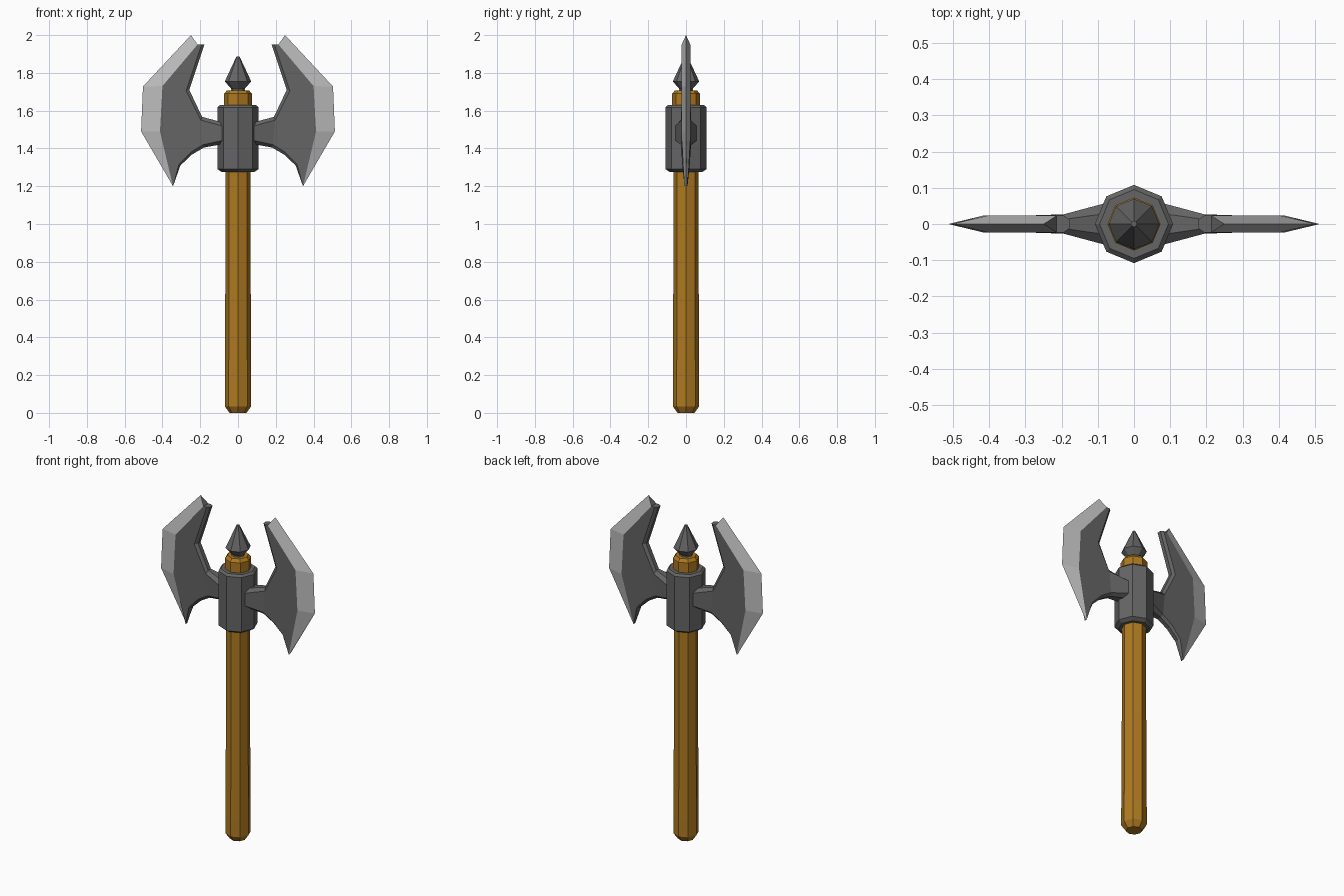
import bpy, bmesh, math

if "Cube" in bpy.data.objects:
    bpy.data.objects.remove(bpy.data.objects["Cube"])


def material(name, rgb):
    m = bpy.data.materials.new(name)
    m.diffuse_color = (*rgb, 1)
    m.use_nodes = True
    m.node_tree.nodes["Principled BSDF"].inputs["Base Color"].default_value = m.diffuse_color
    return m


WOOD = material("wood", (0.42, 0.19, 0.015))
STEEL = material("dark_steel", (0.13, 0.13, 0.13))
EDGE = material("bright_steel", (0.5, 0.5, 0.5))


def finish(name, bm, mats):
    bmesh.ops.remove_doubles(bm, verts=bm.verts, dist=0.0005)
    bmesh.ops.recalc_face_normals(bm, faces=bm.faces)
    me = bpy.data.meshes.new(name)
    bm.to_mesh(me)
    bm.free()
    for m in mats:
        me.materials.append(m)
    ob = bpy.data.objects.new(name, me)
    bpy.context.collection.objects.link(ob)
    return ob


def turned(name, profile, mat, sides=8):
    """Low-poly turned part from (radius, z) pairs, corners on the axes."""
    bm = bmesh.new()
    rings = [[bm.verts.new((r * math.cos(2 * math.pi * k / sides),
                            r * math.sin(2 * math.pi * k / sides), z))
              for k in range(sides)] for r, z in profile]
    for a, b in zip(rings, rings[1:]):
        for k in range(sides):
            n = (k + 1) % sides
            bm.faces.new((a[k], a[n], b[n], b[k]))
    bm.faces.new(rings[0][::-1])
    bm.faces.new(rings[-1])
    return finish(name, bm, [mat])


# Wooden shaft, steel socket and top spike
turned("handle", [(0.045, 0.0), (0.07, 0.035), (0.07, 0.13), (0.067, 0.73),
                  (0.067, 1.25), (0.073, 1.6), (0.073, 1.69), (0.058, 1.708)], WOOD)
turned("socket", [(0.085, 1.275), (0.108, 1.29), (0.108, 1.618), (0.095, 1.63)], STEEL)
turned("spike", [(0.04, 1.70), (0.035, 1.715), (0.07, 1.755), (0.008, 1.887)], STEEL)

# Blade outline: silhouette x, z / flat-face x, z / half thickness
inner_top = [(0.07, 1.535, 0.07, 1.515, 0.06), (0.19, 1.567, 0.197, 1.55, 0.026),
             (0.258, 1.71, 0.275, 1.705, 0.024), (0.178, 1.95, 0.193, 1.95, 0.023),
             (0.214, 1.95, 0.214, 1.95, 0.023)]
cutting = [(0.249, 2.0, 0.214, 1.95, 0.023), (0.503, 1.728, 0.40, 1.73, 0.024),
           (0.513, 1.49, 0.413, 1.49, 0.024), (0.344, 1.20, 0.344, 1.20, 0.008)]
inner_low = [(0.305, 1.31, 0.313, 1.315, 0.02), (0.245, 1.367, 0.25, 1.38, 0.024),
             (0.18, 1.405, 0.185, 1.42, 0.027), (0.07, 1.425, 0.07, 1.445, 0.06)]
outline = inner_top + cutting + inner_low
c0, c1 = len(inner_top), len(inner_top) + len(cutting)

bm = bmesh.new()
rows = []
for i, (sx, sz, fx, fz, t) in enumerate(outline):
    band = 0 if c0 <= i < c1 else t * 0.5
    rows.append([bm.verts.new(p) for p in ((fx, -t, fz), (sx, -band, sz),
                                           (sx, band, sz), (fx, t, fz))])
for i, (a, b) in enumerate(zip(rows, rows[1:])):
    for k in range(3):
        f = bm.faces.new((a[k], b[k], b[k + 1], a[k + 1]))
        f.material_index = 1 if c0 <= i < c1 - 1 else 0
# Flat cheek and tapering neck on both sides, plus the root cap
for k in (0, 3):
    bm.faces.new([r[k] for r in rows[1:-1]])
    bm.faces.new((rows[0][k], rows[1][k], rows[-2][k], rows[-1][k]))
bm.faces.new(rows[0] + rows[-1][::-1])
blade = finish("blades", bm, [STEEL, EDGE])
mirror = blade.modifiers.new("mirror", 'MIRROR')
mirror.use_axis = (True, False, False)
